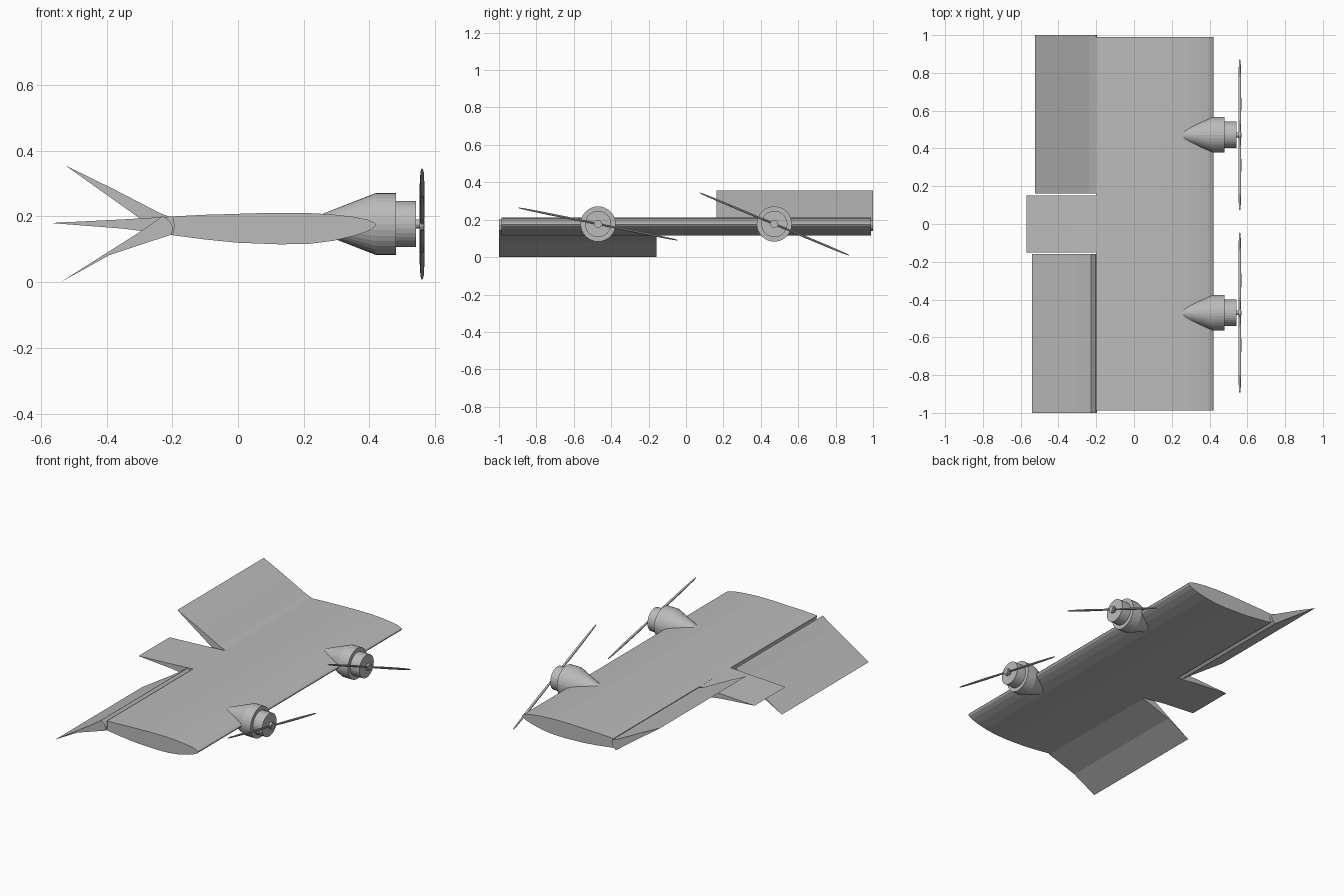
import bpy, bmesh, math
from mathutils import Matrix, Vector

if "Cube" in bpy.data.objects:
    bpy.data.objects.remove(bpy.data.objects["Cube"])

grey = bpy.data.materials.new("plain grey")
grey.diffuse_color = (0.5, 0.5, 0.5, 1)
grey.use_nodes = True
grey.node_tree.nodes["Principled BSDF"].inputs["Base Color"].default_value = grey.diffuse_color


def finish(name, bm):
    bmesh.ops.recalc_face_normals(bm, faces=bm.faces)
    mesh = bpy.data.meshes.new(name)
    bm.to_mesh(mesh)
    bm.free()
    mesh.materials.append(grey)
    ob = bpy.data.objects.new(name, mesh)
    bpy.context.collection.objects.link(ob)
    return ob


def extrude_profile(name, pts, y0, y1):
    """Closed x-z section swept along y."""
    bm = bmesh.new()
    a = [bm.verts.new((x, y0, z)) for x, z in pts]
    b = [bm.verts.new((x, y1, z)) for x, z in pts]
    n = len(pts)
    for i in range(n):
        j = (i + 1) % n
        bm.faces.new((a[i], a[j], b[j], b[i]))
    bm.faces.new(a)
    bm.faces.new(b)
    return finish(name, bm)


def lathe(name, rings, sides, flat=1.0, turn=None):
    """Rings of (position along x, radius); flat squashes the z width."""
    bm = bmesh.new()
    loops = []
    for x, r in rings:
        loops.append([bm.verts.new((x, r * math.cos(2 * math.pi * k / sides),
                                    flat * r * math.sin(2 * math.pi * k / sides)))
                      for k in range(sides)])
    for p, q in zip(loops, loops[1:]):
        for k in range(sides):
            m = (k + 1) % sides
            bm.faces.new((p[k], p[m], q[m], q[k]))
    bm.faces.new(loops[0])
    bm.faces.new(loops[-1])
    if turn:
        bm.transform(turn)
    return finish(name, bm)


# main wing with a shallow hinge groove along its rear edge
wing = [(-0.2, 0.200), (-0.1, 0.205), (0, 0.208), (0.1, 0.211), (0.2, 0.211),
        (0.29, 0.206), (0.35, 0.199), (0.395, 0.190), (0.415, 0.181),
        (0.42, 0.175), (0.413, 0.165), (0.39, 0.153), (0.35, 0.140),
        (0.29, 0.126), (0.22, 0.117), (0.13, 0.115), (0, 0.120),
        (-0.1, 0.130), (-0.2, 0.143), (-0.196, 0.158), (-0.195, 0.172),
        (-0.196, 0.187)]
extrude_profile("wing", wing, -0.987, 0.989)

# fixed centre tail
extrude_profile("centre_tail", [(-0.195, 0.200), (-0.35, 0.191), (-0.57, 0.180),
                                (-0.35, 0.163), (-0.195, 0.143)], -0.15, 0.15)

# raised and lowered flaps
extrude_profile("raised_flap", [(-0.2, 0.196), (-0.235, 0.209), (-0.38, 0.284),
                                (-0.525, 0.355), (-0.30, 0.195), (-0.225, 0.139),
                                (-0.203, 0.156), (-0.197, 0.172)], 0.162, 1.0)
extrude_profile("lowered_flap", [(-0.228, 0.202), (-0.207, 0.184), (-0.197, 0.168),
                                 (-0.202, 0.145), (-0.39, 0.083), (-0.54, 0.0),
                                 (-0.30, 0.152)], -1.0, -0.158)

# engines with propellers
AXIS_Z = 0.177
for side, y, slope in (("left", 0.472, -22.7), ("right", -0.470, -11.5)):
    place = Matrix.Translation((0, y, AXIS_Z))
    lathe(side + "_nacelle", [(0.19, 0.004), (0.27, 0.036), (0.419, 0.094), (0.48, 0.094),
                              (0.48, 0.070), (0.542, 0.070)], 32, 1, place)
    lathe(side + "_propeller_shaft", [(0.54, 0.013), (0.568, 0.013)], 16, 1, place)
    lathe(side + "_propeller_hub", [(0.552, 0.021), (0.566, 0.021)], 16, 1, place)
    # blade pair lies along y, tilted about the engine axis
    turn = (Matrix.Translation((0.56, y, AXIS_Z))
            @ Matrix.Rotation(math.radians(slope), 4, 'X')
            @ Matrix.Rotation(math.radians(90), 4, 'Z'))
    half = [(0.434, 0.002), (0.41, 0.005), (0.30, 0.0075), (0.15, 0.008), (0.04, 0.006)]
    rings = [(-x, r) for x, r in half] + [(x, r) for x, r in reversed(half)]
    lathe(side + "_propeller_blades", rings, 10, 0.8, turn)
